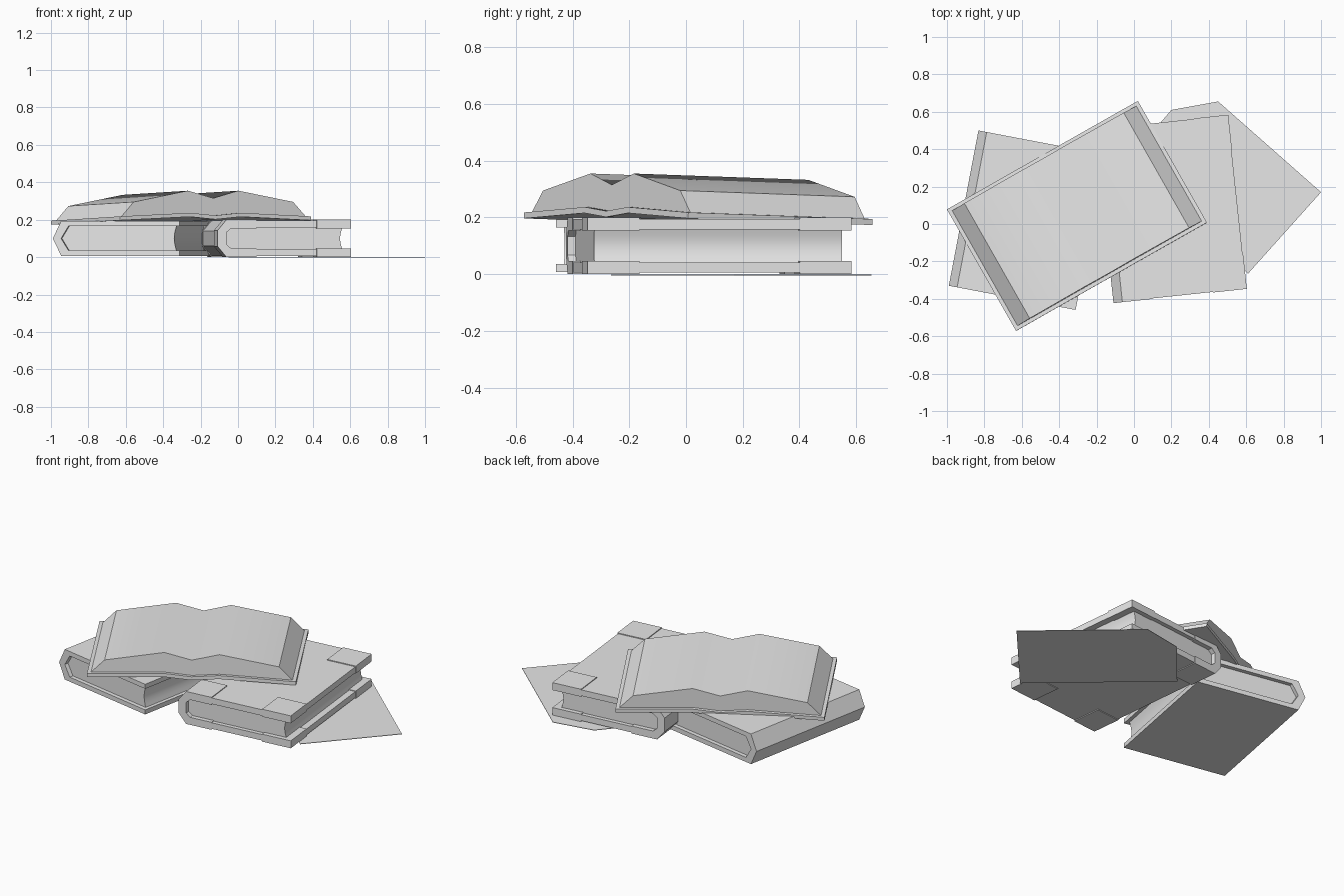
import bpy
import bmesh
from math import radians, pi, sin
from mathutils import Matrix

cube = bpy.data.objects.get("Cube")
if cube:
    bpy.data.objects.remove(cube, do_unlink=True)

# One grey for everything
grey = bpy.data.materials.new("plain_grey")
colour = (0.8, 0.8, 0.8, 1)
grey.diffuse_color = colour
grey.use_nodes = True
grey.node_tree.nodes["Principled BSDF"].inputs["Base Color"].default_value = colour


def placement(x, y, z, turn, tilt=0):
    return (Matrix.Translation((x, y, z)) @ Matrix.Rotation(radians(turn), 4, 'Z')
            @ Matrix.Rotation(radians(tilt), 4, 'X'))


def prism(name, profile, y0, y1, place):
    """Extrude an xz outline from y0 to y1, then place it."""
    bm = bmesh.new()
    face = bm.faces.new([bm.verts.new((x, y0, z)) for x, z in profile])
    grown = bmesh.ops.extrude_face_region(bm, geom=[face])
    moved = [v for v in grown["geom"] if isinstance(v, bmesh.types.BMVert)]
    bmesh.ops.translate(bm, verts=moved, vec=(0, y1 - y0, 0))
    bmesh.ops.recalc_face_normals(bm, faces=bm.faces)
    bm.transform(place)
    mesh = bpy.data.meshes.new(name)
    bm.to_mesh(mesh)
    bm.free()
    mesh.materials.append(grey)
    obj = bpy.data.objects.new(name, mesh)
    bpy.context.collection.objects.link(obj)
    bpy.ops.object.select_all(action='DESELECT')
    obj.select_set(True)
    bpy.context.view_layer.objects.active = obj
    bpy.ops.object.shade_smooth_by_angle(angle=radians(35))
    return obj


def mirror_z(half):
    """Complete an upper half outline with its lower half."""
    return half + [(x, -z) for x, z in reversed(half) if z > 0]


def mirror_x(half):
    """Complete a left half outline that ends on the centre line."""
    return half + [(-x, z) for x, z in reversed(half[:-1])]


def box(x0, x1, z0, z1):
    return [(x0, z0), (x1, z0), (x1, z1), (x0, z1)]


def closed_book(prefix, outer, inner, length, inset, place):
    """Wrapped cover with a page block whose fore edge is hollow."""
    prism(prefix + "_cover", mirror_z(outer) + mirror_z(inner)[::-1], 0, length, place)
    width, half = inner[0]
    steps = 6
    fore = [(width - inset - 0.012 * sin(pi * i / steps), half * (2 * i / steps - 1))
            for i in range(steps + 1)]
    prism(prefix + "_pages", mirror_z(inner[1:]) + fore, 0.025, length - 0.025, place)


# Left closed book, pointed spine
closed_book("left_book",
            [(0.69, 0.093), (0.045, 0.093), (0, 0)],
            [(0.69, 0.065), (0.085, 0.065), (0.045, 0)],
            0.845, 0.022, placement(-0.99, -0.33, 0.1, -10.8))

# Right closed book, flat spine with bevels
right_place = placement(-0.11, -0.42, 0.1, 6.1)
width, length = 0.714, 0.93
closed_book("right_book",
            [(width, 0.095), (0.05, 0.095), (0.003, 0.04)],
            [(width, 0.058), (0.07, 0.058), (0.045, 0.035)],
            length, 0.04, right_place)

# Corner guards of the right book
guard = 0.18
wrap_outer = [(0.21, 0.1), (0.048, 0.1), (0, 0.042)]
wrap_inner = [(0.21, 0.054), (0.074, 0.054), (0.049, 0.033)]
wrap = mirror_z(wrap_outer) + mirror_z(wrap_inner)[::-1]
for side, y0, y1 in (("front", -0.003, guard), ("back", length - guard, length + 0.003)):
    prism(side + "_spine_guard", wrap, y0, y1, right_place)
    for level, z0, z1 in (("upper", 0.054, 0.1), ("lower", -0.1, -0.054)):
        prism(f"{side}_{level}_corner_guard",
              box(width - guard, width + 0.003, z0, z1), y0, y1, right_place)

# Open book on top, tipped slightly to the back
open_place = placement(-0.305, 0.043, 0.2, 29.6, -1.8)
cover_top = [(-0.587, 0.006), (-0.155, 0.025), (0, 0.011)]
top_line = mirror_x(cover_top)
prism("open_book_cover", top_line + [(x, z - 0.021) for x, z in reversed(top_line)],
      -0.374, 0.374, open_place)
page_base = mirror_x([(-0.567, 0.006), (-0.155, 0.025), (0, 0.011)])
page_top = mirror_x([(-0.49, 0.084), (-0.155, 0.144), (0, 0.104)])
prism("open_book_pages", page_top + page_base[::-1], -0.354, 0.354, open_place)

# Loose sheet with one cut corner, lying on the ground
sheet = [(0.2, -0.61), (0.45, -0.655), (1.0, -0.17), (0.61, 0.265), (-0.05, -0.317)]
lay_flat = Matrix.Rotation(radians(-90), 4, 'X') @ Matrix.Scale(-1, 4, (0, 0, 1))
prism("loose_sheet", sheet, 0.002, 0.005, lay_flat)
